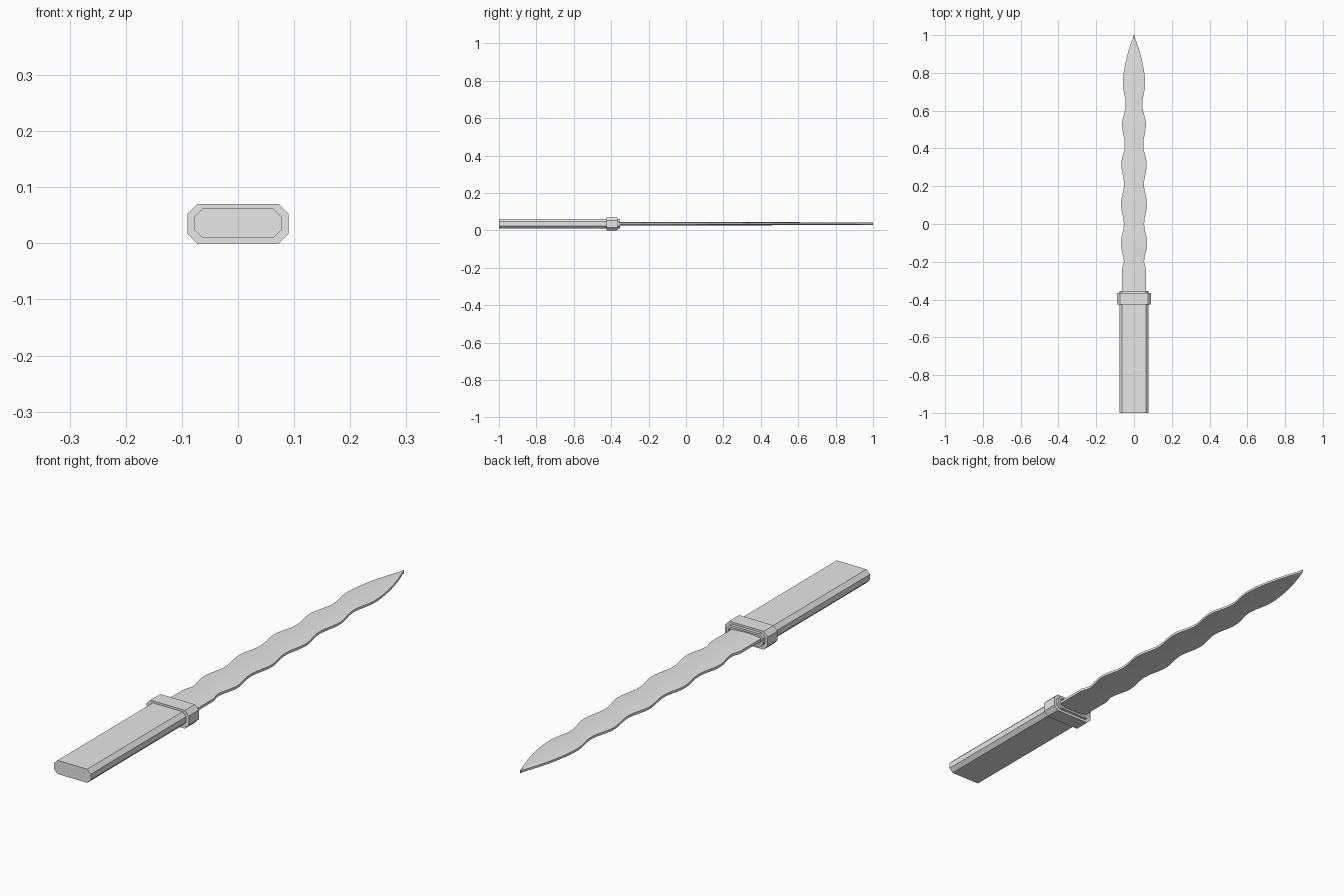
import bpy, bmesh, math

if "Cube" in bpy.data.objects:
    bpy.data.objects.remove(bpy.data.objects["Cube"])

steel = bpy.data.materials.new("light grey")
steel.diffuse_color = (0.8, 0.8, 0.8, 1)
steel.use_nodes = True
steel.node_tree.nodes["Principled BSDF"].inputs["Base Color"].default_value = steel.diffuse_color
ZC = 0.036


def finish(name, bm, smooth=False):
    bmesh.ops.recalc_face_normals(bm, faces=bm.faces)
    me = bpy.data.meshes.new(name)
    bm.to_mesh(me)
    bm.free()
    ob = bpy.data.objects.new(name, me)
    bpy.context.collection.objects.link(ob)
    me.materials.append(steel)
    if smooth:
        bpy.context.view_layer.objects.active = ob
        ob.select_set(True)
        bpy.ops.object.shade_smooth_by_angle(angle=math.radians(30))
        ob.select_set(False)
    return ob


def octagon(w, h, c, y, zc):
    """Chamfered rectangle in the xz plane."""
    return [(sx * x, y, zc + sz * z) for sx, sz, x, z in (
        (1, -1, w - c, h), (1, -1, w, h - c), (1, 1, w, h - c), (1, 1, w - c, h),
        (-1, 1, w - c, h), (-1, 1, w, h - c), (-1, -1, w, h - c), (-1, -1, w - c, h))]


def loft(name, sections, smooth=False):
    """Skin closed sections and cap both ends."""
    bm = bmesh.new()
    rings = [[bm.verts.new(p) for p in s] for s in sections]
    n = len(rings[0])
    for a, b in zip(rings, rings[1:]):
        for i in range(n):
            j = (i + 1) % n
            bm.faces.new((a[i], a[j], b[j], b[i]))
    bm.faces.new(rings[0])
    bm.faces.new(rings[-1])
    return finish(name, bm, smooth)


# Grip and cross guard
loft("grip", [octagon(0.078, 0.026, 0.015, y, ZC) for y in (-1, -0.41)])
loft("guard", [octagon(0.09, 0.035, 0.017, y, 0.035) for y in (-0.425, -0.385)]
     + [octagon(0.09, 0.035, 0.017, -0.365, 0.035)])

# Collar: hollow mouth around the blade root
loft("collar", [octagon(0.078, 0.026, 0.015, -0.37, ZC),
                octagon(0.078, 0.026, 0.015, -0.354, ZC),
                octagon(0.069, 0.018, 0.011, -0.354, ZC),
                octagon(0.069, 0.018, 0.011, -0.364, ZC)])

# Wavy blade: half widths at the crests and troughs, eased between them
KEYS = [(-0.37, 0.064), (-0.24, 0.064), (-0.2, 0.054), (-0.105, 0.070),
        (0.0, 0.054), (0.105, 0.069), (0.21, 0.053), (0.315, 0.067),
        (0.42, 0.049), (0.525, 0.063), (0.635, 0.044), (0.74, 0.059)]


def half_width(y):
    if y >= KEYS[-1][0]:
        t = (y - 0.74) / 0.26
        return max(0.059 * (1 - t ** 1.75), 0.002)
    for (y0, w0), (y1, w1) in zip(KEYS, KEYS[1:]):
        if y <= y1:
            t = (y - y0) / (y1 - y0)
            return w0 + (w1 - w0) * (1 - math.cos(math.pi * t)) / 2


def blade_section(y):
    w = half_width(y)
    f = (y + 0.37) / 1.37
    ridge, edge = 0.010 - 0.003 * f, 0.005 - 0.001 * f
    mid = edge + (ridge - edge) * 0.7
    top = [(w, edge), (w * 0.5, mid), (0, ridge), (-w * 0.5, mid), (-w, edge)]
    return ([(x, y, ZC + z) for x, z in top]
            + [(x, y, ZC - z) for x, z in reversed(top)])


N = 130
loft("blade", [blade_section(-0.37 + 1.37 * i / N) for i in range(N + 1)], True)
